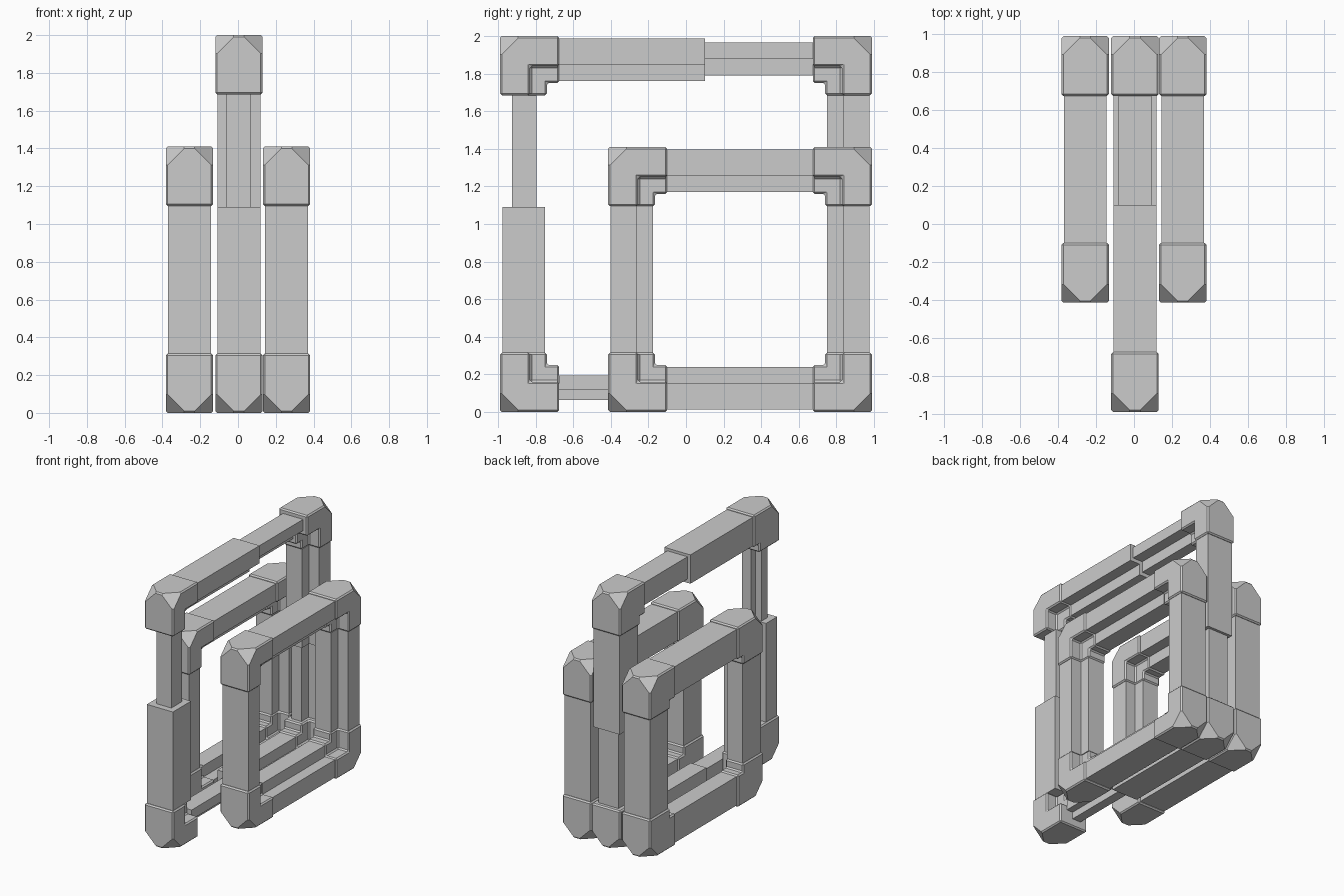
import bpy, bmesh
from mathutils import Vector

cube = bpy.data.objects.get("Cube")
if cube:
    bpy.data.objects.remove(cube)

grey = bpy.data.materials.new("plain_grey")
grey.use_nodes = True
grey.diffuse_color = (0.6, 0.6, 0.6, 1)
grey.node_tree.nodes["Principled BSDF"].inputs["Base Color"].default_value = (0.6, 0.6, 0.6, 1)

LEG, WALL, LIP, HALF, STEP = 0.315, 0.25, 0.16, 0.125, 0.03


def finish(bm, name):
    bmesh.ops.recalc_face_normals(bm, faces=bm.faces)
    mesh = bpy.data.meshes.new(name)
    bm.to_mesh(mesh)
    bm.free()
    mesh.materials.append(grey)
    obj = bpy.data.objects.new(name, mesh)
    bpy.context.collection.objects.link(obj)
    return obj


def corner(name, cx, y, z, sy, sz):
    """Elbow with a stepped inner edge and clipped outer points."""
    bm = bmesh.new()

    def outline(t, x):
        pts = [(0, 0), (LEG, 0), (LEG, t), (t, t), (t, LEG), (0, LEG)]
        return [bm.verts.new((x, a, b)) for a, b in pts]

    p = outline(WALL, -HALF)              # full-depth cap
    q = outline(LIP, HALF)                # shallow cap
    wide = outline(WALL, STEP)            # both outlines at the step
    slim = outline(LIP, STEP)
    bm.faces.new(p)
    bm.faces.new(q)
    for i, j in ((0, 1), (5, 0)):
        bm.faces.new((p[i], p[j], q[j], q[i]))
    for i, j in ((2, 3), (3, 4)):
        bm.faces.new((p[i], p[j], wide[j], wide[i]))
        bm.faces.new((slim[i], slim[j], q[j], q[i]))
        bm.faces.new((wide[i], wide[j], slim[j], slim[i]))
    for o, i in ((1, 2), (5, 4)):
        bm.faces.new((p[o], p[i], wide[i], slim[i], q[i], q[o]))
    bmesh.ops.delete(bm, geom=[v for v in bm.verts if not v.link_faces], context='VERTS')
    bmesh.ops.recalc_face_normals(bm, faces=bm.faces)
    # clip the two outer points
    for s in (-1, 1):
        cut = bmesh.ops.bisect_plane(
            bm, geom=bm.verts[:] + bm.edges[:] + bm.faces[:], dist=1e-5,
            plane_co=Vector((s * HALF, 0.107, 0)), plane_no=Vector((s, -1, -1)), clear_outer=True)
        edges = [e for e in cut["geom_cut"] if isinstance(e, bmesh.types.BMEdge)]
        bmesh.ops.edgeloop_fill(bm, edges=edges)
    for v in bm.verts:
        v.co = (cx + v.co.x, y + sy * v.co.y, z + sz * v.co.z)
    obj = finish(bm, name)
    bev = obj.modifiers.new("soft_edge", 'BEVEL')
    bev.width, bev.segments = 0.01, 1
    bev.limit_method, bev.angle_limit = 'ANGLE', 1.2


def beam(name, cx, place, start, end, size, inset, flange, flip=1, outward=False):
    """Square bar with one long edge notched; place maps (depth, along) to y, z."""
    h, n = size / 2, size - flange
    prof = [(-h, 0), (h, 0), (h, flange), (h - n, flange), (h - n, size), (-h, size)]
    bm = bmesh.new()
    rings = []
    for along in (start, end):
        ring = []
        for x, d in prof:
            depth = inset + (size - d if outward else d)
            ring.append(bm.verts.new((cx + flip * x, *place(depth, along))))
        rings.append(ring)
        bm.faces.new(ring)
    a, b = rings
    for i in range(len(a)):
        j = (i + 1) % len(a)
        bm.faces.new((a[i], a[j], b[j], b[i]))
    finish(bm, name)


def frame(name, cx, y0, y1, z1, telescopic):
    for label, y, sy in (("front", y0, 1), ("back", y1, -1)):
        for level, z, sz in (("lower", 0, 1), ("upper", z1, -1)):
            corner(f"{name}_{level}_{label}_corner", cx, y, z, sy, sz)

    # each side: placement, near end, far end
    sides = {
        "front": (lambda d, t: (y0 + d, t), LEG, z1 - LEG),
        "back": (lambda d, t: (y1 - d, t), z1 - LEG, LEG),
        "top": (lambda d, t: (t, z1 - d), y0 + LEG, y1 - LEG),
        "bottom": (lambda d, t: (t, d), y1 - LEG, y0 + LEG),
    }
    for side, (place, start, end) in sides.items():
        middle, flip = end, 1
        if telescopic:
            middle = start + (0.775 if end > start else -0.775)
            flip = -1 if side == "front" else 1
            if side in ("top", "back"):
                inner = (0.175, 0.035, 0.088)
            else:
                inner = (0.13, 0.063, 0.075)
            beam(f"{name}_{side}_inner_bar", cx, place, middle, end, *inner,
                 flip=flip, outward=side == "bottom")
        beam(f"{name}_{side}_bar", cx, place, start, middle, 0.226, 0.014, 0.138, flip=flip)


# tall extending middle frame and two shorter outer frames
frame("middle_frame", 0.005, -0.99, 0.99, 2.0, True)
for label, x in (("left_frame", 0.257), ("right_frame", -0.257)):
    frame(label, x, -0.415, 0.99, 1.41, False)
